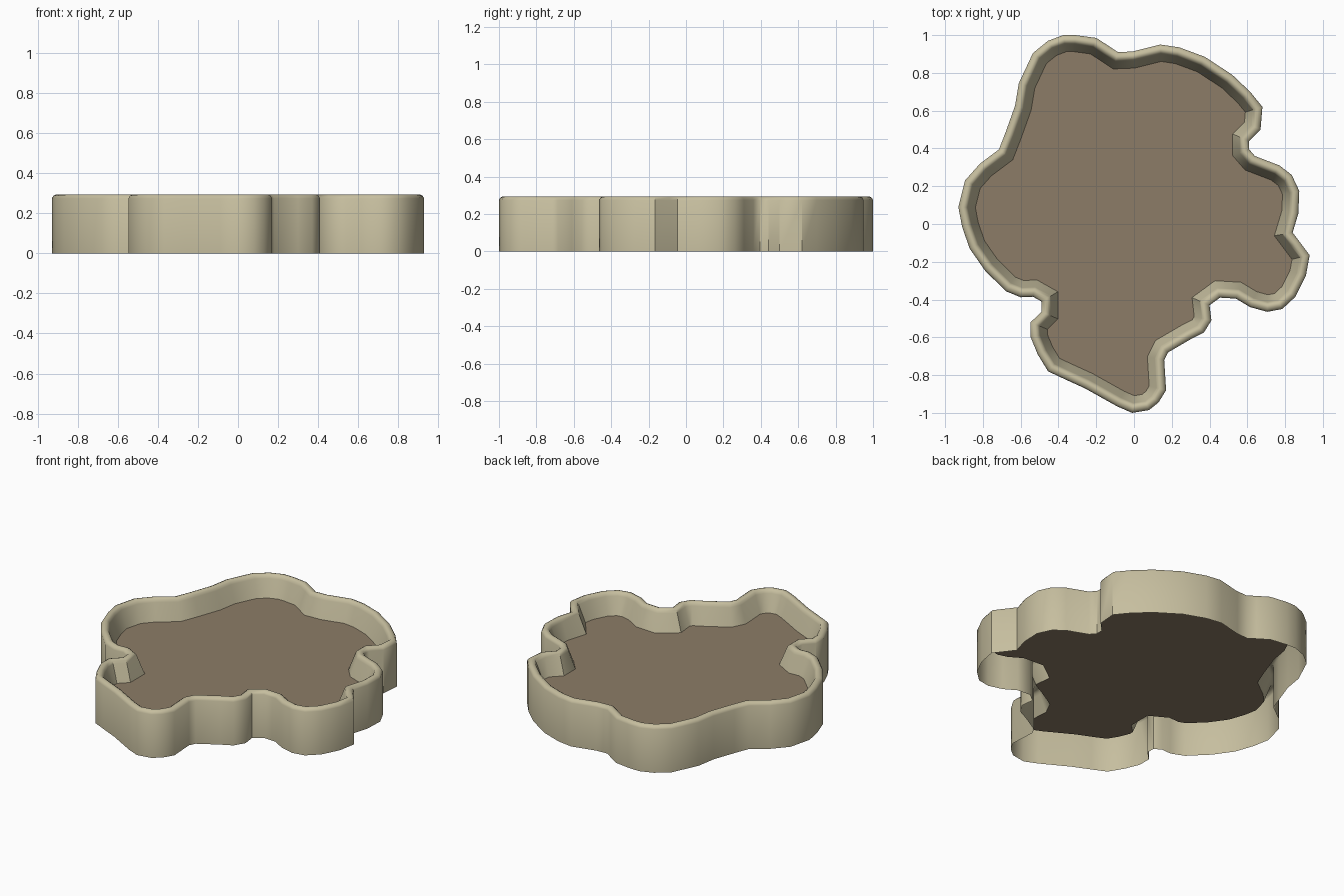
import bpy, bmesh
from mathutils import Vector

if "Cube" in bpy.data.objects:
    bpy.data.objects.remove(bpy.data.objects["Cube"])

# Outline of the irregular tray, clockwise from the top-left lobe
OUTLINE = [
    (-.31, 1), (-.2, .985), (-.13, .94), (-.085, .91), (-.01, .913), (.14, .95), (.24, .935),
    (.375, .885), (.52, .79), (.615, .70), (.68, .62), (.67, .50), (.61, .44), (.61, .395),
    (.64, .36), (.77, .31), (.835, .26), (.875, .175), (.87, .055), (.84, -.045), (.87, -.085),
    (.93, -.165), (.91, -.275), (.855, -.385), (.785, -.45), (.705, -.465), (.615, -.44),
    (.54, -.395), (.455, -.39), (.40, -.43), (.41, -.51), (.37, -.575), (.30, -.61),
    (.18, -.68), (.16, -.72), (.17, -.88), (.13, -.945), (.08, -.985), (-.01, -1),
    (-.09, -.965), (-.26, -.87), (-.37, -.82), (-.455, -.78), (-.51, -.69), (-.547, -.6),
    (-.547, -.52), (-.49, -.465), (-.49, -.41), (-.535, -.385), (-.60, -.388), (-.68, -.355),
    (-.79, -.245), (-.87, -.13), (-.91, -.015), (-.93, .09), (-.895, .23), (-.815, .32),
    (-.715, .395), (-.68, .485), (-.63, .625), (-.61, .745), (-.535, .905), (-.455, .97),
    (-.375, 1)]

# Wall cross-section: (inset from the outline, height)
PROFILE = [(0, 0), (0, .275), (.008, .289), (.022, .295), (.032, .295),
           (.044, .287), (.05, .272), (.088, .165)]


def material(name, rgb):
    m = bpy.data.materials.new(name)
    m.diffuse_color = (*rgb, 1)
    m.use_nodes = True
    m.node_tree.nodes["Principled BSDF"].inputs["Base Color"].default_value = m.diffuse_color
    return m


def inset(dist):
    """Move every outline point inwards along its averaged edge normal."""
    pts = [Vector(p) for p in OUTLINE]
    out = []
    for i, p in enumerate(pts):
        a = (p - pts[i - 1]).normalized()
        b = (pts[(i + 1) % len(pts)] - p).normalized()
        t = (a + b).normalized()
        miter = min(1.15, 1 / max(t.dot(a), .5))
        out.append(p + Vector((t.y, -t.x)) * dist * miter)
    return out


def make_object(name, bm, mat):
    me = bpy.data.meshes.new(name)
    bm.to_mesh(me)
    bm.free()
    me.materials.append(mat)
    ob = bpy.data.objects.new(name, me)
    bpy.context.collection.objects.link(ob)
    return ob


rim_mat = material("pale stone", (.565, .515, .345))
floor_mat = material("brown soil", (.262, .202, .135))

# Wall with rounded rim and sloping inside face
bm = bmesh.new()
rings = [[bm.verts.new((p.x, p.y, z)) for p in inset(d)] for d, z in PROFILE]
n = len(OUTLINE)
for lo, hi in zip(rings, rings[1:]):
    for i in range(n):
        j = (i + 1) % n
        bm.faces.new((lo[j], lo[i], hi[i], hi[j]))
wall = make_object("wall", bm, rim_mat)
bpy.context.view_layer.objects.active = wall
wall.select_set(True)
bpy.ops.object.shade_smooth_by_angle(angle=0.7)

# Recessed floor, raised above the open underside
bm = bmesh.new()
d, z = PROFILE[-1]
face = bm.faces.new([bm.verts.new((p.x, p.y, z)) for p in reversed(inset(d))])
bm.normal_update()
bmesh.ops.triangulate(bm, faces=[face])
make_object("floor", bm, floor_mat)
